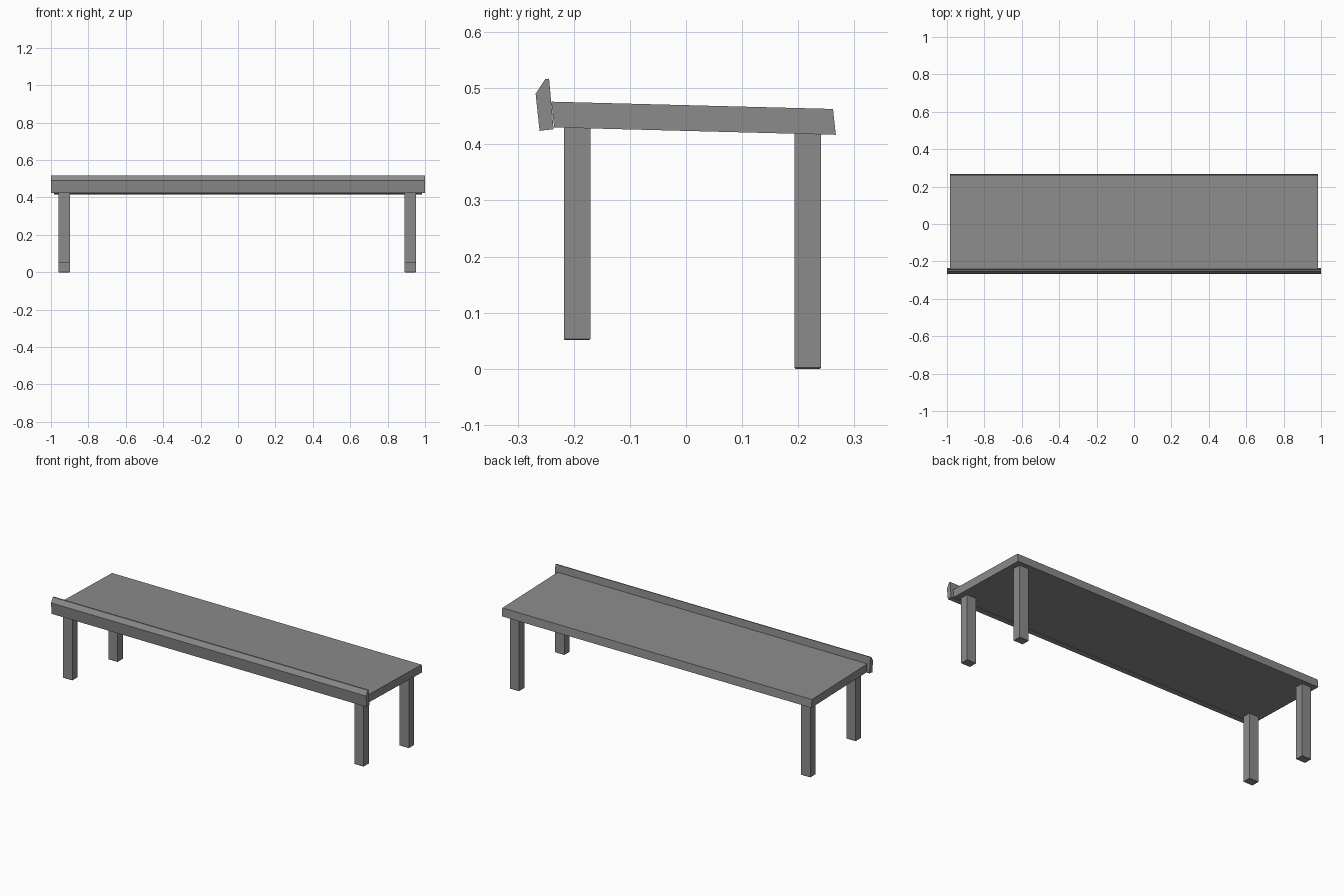
import bpy
import bmesh

cube = bpy.data.objects.get("Cube")
if cube:
    bpy.data.objects.remove(cube, do_unlink=True)

grey = bpy.data.materials.new("plain grey")
grey.use_nodes = True
colour = (0.26, 0.26, 0.26, 1)
grey.diffuse_color = colour
grey.node_tree.nodes["Principled BSDF"].inputs["Base Color"].default_value = colour


def finish(name, bm):
    bmesh.ops.recalc_face_normals(bm, faces=bm.faces)
    mesh = bpy.data.meshes.new(name)
    bm.to_mesh(mesh)
    bm.free()
    mesh.materials.append(grey)
    obj = bpy.data.objects.new(name, mesh)
    bpy.context.collection.objects.link(obj)
    return obj


def extrude_profile(name, profile, half_length):
    """Sweep a (y, z) outline along x."""
    bm = bmesh.new()
    face = bm.faces.new([bm.verts.new((-half_length, y, z)) for y, z in profile])
    swept = bmesh.ops.extrude_face_region(bm, geom=[face])["geom"]
    verts = [v for v in swept if isinstance(v, bmesh.types.BMVert)]
    bmesh.ops.translate(bm, verts=verts, vec=(2 * half_length, 0, 0))
    return finish(name, bm)


def leg(name, x, y, bottom, top):
    """Square post whose foot has a slightly eased edge."""
    bm = bmesh.new()
    bmesh.ops.create_cube(bm, size=1)
    bmesh.ops.scale(bm, verts=bm.verts, vec=(0.059, 0.047, top - bottom))
    bmesh.ops.translate(bm, verts=bm.verts, vec=(x, y, (top + bottom) / 2))
    foot = [e for e in bm.edges if all(v.co.z < bottom + 0.01 for v in e.verts)]
    bmesh.ops.bevel(bm, geom=foot, offset=0.002, segments=1, affect='EDGES')
    return finish(name, bm)


# Gently sloping board
extrude_profile("shelf_board", [(-0.235, 0.430), (0.267, 0.417),
                                (0.262, 0.463), (-0.240, 0.476)], 0.983)

# Raised front lip with a slanted upper face
extrude_profile("front_lip", [(-0.261, 0.424), (-0.236, 0.427), (-0.244, 0.517),
                              (-0.251, 0.516), (-0.268, 0.490)], 1.0)

# Front legs stop higher than the back legs
for side, x in (("left", 0.921), ("right", -0.929)):
    leg("front_leg_" + side, x, -0.194, 0.051, 0.435)
    leg("back_leg_" + side, x, 0.217, 0.0, 0.425)
